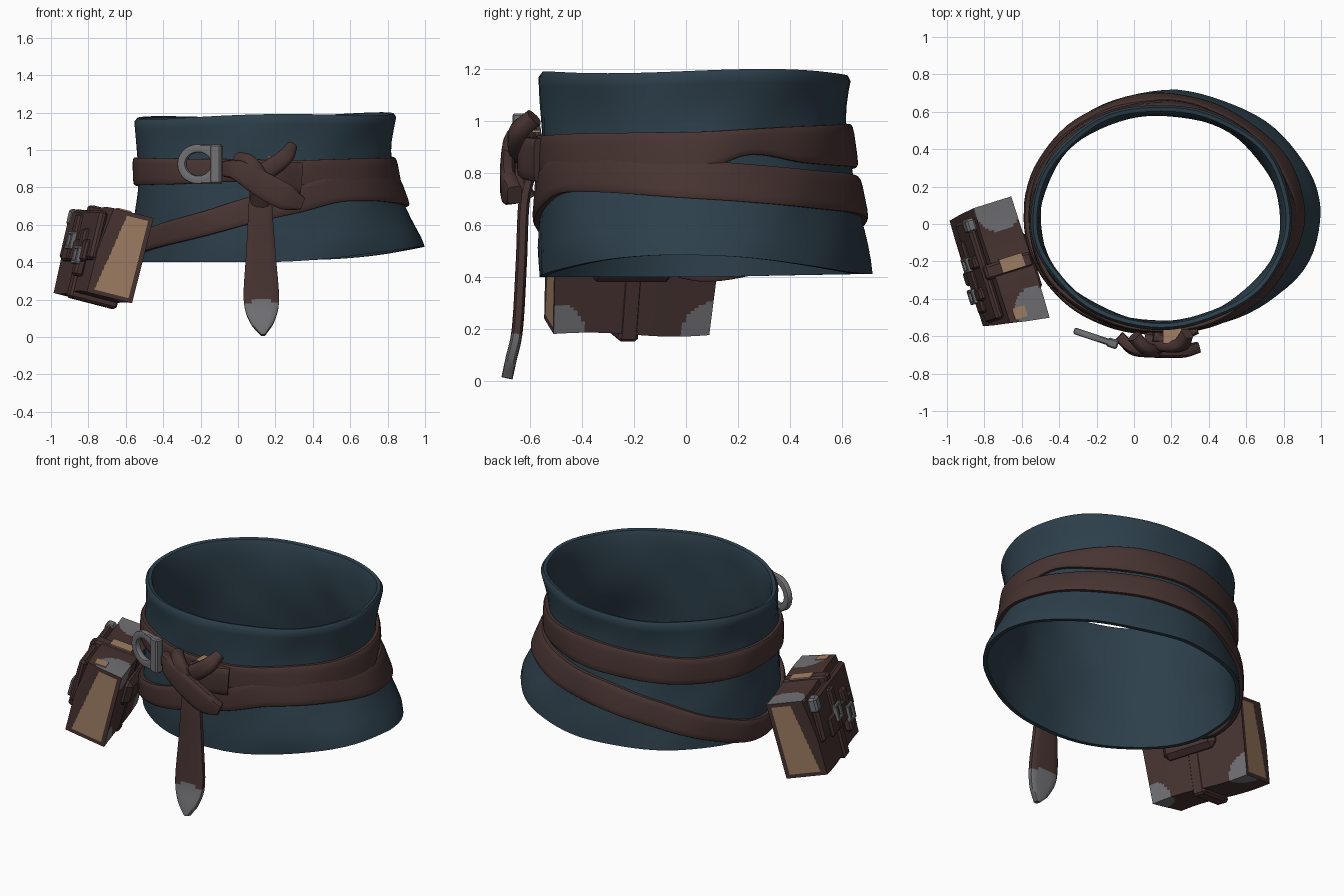
import bpy, bmesh, math
from mathutils import Vector as V, Matrix

if "Cube" in bpy.data.objects:
    bpy.data.objects.remove(bpy.data.objects["Cube"])

def material(name, rgb):
    m = bpy.data.materials.new(name)
    m.diffuse_color = (*rgb, 1)
    m.use_nodes = True
    m.node_tree.nodes["Principled BSDF"].inputs["Base Color"].default_value = m.diffuse_color
    return m

BLUE = material("blue cloth", (.026, .050, .070))
BROWN = material("brown leather", (.063, .034, .031))
TAN = material("tan leather", (.36, .215, .13))
GREY = material("grey metal", (.165, .165, .178))

def finish(name, bm, mats, angle=40, rule=None):
    bmesh.ops.recalc_face_normals(bm, faces=bm.faces[:])
    if rule:
        for f in bm.faces:
            f.material_index = rule(f.calc_center_median())
    me = bpy.data.meshes.new(name)
    bm.to_mesh(me)
    bm.free()
    for m in mats:
        me.materials.append(m)
    me.shade_smooth()
    me.set_sharp_from_angle(angle=math.radians(angle))
    ob = bpy.data.objects.new(name, me)
    bpy.context.collection.objects.link(ob)
    return ob

def skin(bm, rings, closed):
    rows = [[bm.verts.new(p) for p in r] for r in rings]
    n = len(rows[0])
    for i in range(len(rows) - (0 if closed else 1)):
        a, b = rows[i], rows[(i + 1) % len(rows)]
        for j in range(n):
            k = (j + 1) % n
            bm.faces.new((a[j], a[k], b[k], b[j]))
    if not closed:
        bm.faces.new(rows[0])
        bm.faces.new(rows[-1])

def spline(keys, t):
    """Smooth interpolation of (t, value, value...) keys."""
    t = min(max(t, keys[0][0]), keys[-1][0])
    i = max(k for k in range(len(keys) - 1) if keys[k][0] <= t)
    p = [keys[min(max(j, 0), len(keys) - 1)] for j in range(i - 1, i + 3)]
    h = p[2][0] - p[1][0]
    s = (t - p[1][0]) / h
    out = []
    for c in range(1, len(keys[0])):
        m1 = (p[2][c] - p[0][c]) / (p[2][0] - p[0][0]) * h
        m2 = (p[3][c] - p[1][c]) / (p[3][0] - p[1][0]) * h
        out.append((2*s**3 - 3*s*s + 1) * p[1][c] + (s**3 - 2*s*s + s) * m1
                   + (3*s*s - 2*s**3) * p[2][c] + (s**3 - s*s) * m2)
    return out

def ribbon(name, rows, mats=(BROWN,), closed=False, rule=None, power=.45):
    """Rows of (centre, half width vector, half thickness vector)."""
    bm = bmesh.new()
    sp = lambda v: math.copysign(abs(v) ** power, v)
    rings = []
    for c, s, t in rows:
        rings.append([c + s * sp(math.cos(a)) + t * sp(math.sin(a))
                      for a in (math.tau * (k + .5) / 12 for k in range(12))])
    skin(bm, rings, closed)
    return finish(name, bm, mats, rule=rule)

# ---- sash: height, x min, x max, y min, y max
SHAPE = [(.42, -.555, 1.0, -.56, .72), (.50, -.555, 1.0, -.565, .705),
         (.65, -.55, .92, -.56, .67), (.80, -.54, .845, -.555, .64),
         (1.0, -.54, .82, -.555, .62), (1.19, -.555, .85, -.565, .645)]

def wall(th, z, off=0):
    x0, x1, y0, y1 = spline(SHAPE, z)
    c, s = math.cos(th), math.sin(th)
    off += .004 * math.sin(5 * th + 9 * z) + .003 * math.sin(9 * th - 14 * z)
    if c * s > 0:  # lower part leans from the back right to the front left
        off -= math.copysign(.033, s) * 2 * c * s * min(1, max(0, (1 - z) / .5))
    return V(((x0 + x1) / 2 + ((x1 - x0) / 2 + off) * c,
              (y0 + y1) / 2 + ((y1 - y0) / 2 + off) * s, z))

def hem(th):
    return .40 + .085 * max(0, math.cos(th + .15)) ** 2 + .012 * max(0, math.sin(th))

def rim(th):
    return 1.183 + .012 * math.cos(th) + .008 * math.sin(3 * th)

bm = bmesh.new()
rings = []
for i in range(72):
    th = math.tau * i / 72
    a, b = hem(th), rim(th)
    prof = [(a + (b - a) * k / 14, 0) for k in range(14)]
    prof += [(b - .02, .0), (b, -.015), (b - .005, -.035)]
    prof += [(b - .03 - (b - a - .03) * k / 10, -.042 + .017 * k / 10) for k in range(11)]
    rings.append([wall(th, z, o) for z, o in prof])
skin(bm, rings, True)
finish("sash", bm, [BLUE], 50)

# ---- two wrapped belts: angle, centre height, half width
UPPER = [(-75, .87, .075), (-45, .86, .095), (0, .88, .08), (20, .92, .05),
         (45, .91, .072), (90, .905, .085), (135, .88, .08), (180, .885, .075),
         (225, .885, .07), (260, .89, .06), (285, .87, .075)]
LOWER = [(-80, .73, .07), (-55, .80, .075), (0, .775, .075), (45, .74, .075),
         (90, .705, .077), (120, .63, .075), (150, .52, .07), (180, .445, .065),
         (202, .50, .06), (238, .595, .065), (262, .68, .07), (280, .73, .07)]
for name, keys, off in (("upper_belt", UPPER, .006), ("lower_belt", LOWER, .009)):
    rows = []
    for i in range(90):
        d = keys[0][0] + 4 * i
        th = math.radians(d)
        z, w = spline(keys, d)
        lo, hi = wall(th, z - w, off), wall(th, z + w, off)
        out = V((math.cos(th), math.sin(th), 0))
        rows.append(((lo + hi) / 2, (hi - lo) / 2, out * .021))
    ribbon(name, rows, closed=True)

def strap(name, pts, thick, **kw):
    """Strap through (x, y, z, half width) points, flat side to the front."""
    keys = [(i, *p) for i, p in enumerate(pts)]
    n = (len(pts) - 1) * 8
    smp = [spline(keys, i / 8) for i in range(n + 1)]
    rows = []
    for i, p in enumerate(smp):
        d = (V(smp[min(i + 1, n)][:3]) - V(smp[max(i - 1, 0)][:3])).normalized()
        side = d.cross(V((0, -1, 0))).normalized()
        rows.append((V(p[:3]), side * p[3], side.cross(d) * thick))
    return ribbon(name, rows, **kw)

# ---- hanging belt end with a metal tip
strap("hanging_strap", [(.12, -.60, .80, .06), (.12, -.625, .68, .065), (.122, -.635, .45, .08),
      (.125, -.65, .20, .096), (.13, -.675, .08, .065), (.135, -.69, .01, .012)], .022,
      mats=(BROWN, GREY), rule=lambda c: int(c.z < .205 - .25 * abs(c.x - .125)))

# ---- knot
strap("knot_cross_strap", [(-.08, -.60, .90, .04), (0, -.67, .89, .055), (.12, -.685, .82, .07),
      (.25, -.685, .75, .07), (.34, -.66, .715, .035)], .03)
strap("knot_loop", [(.08, -.62, .84, .05), (.17, -.65, .90, .05),
      (.25, -.645, .96, .045), (.285, -.585, 1.015, .03)], .035, power=.7)
strap("knot_wrap", [(.0, -.60, .95, .04), (.06, -.67, .91, .06), (.12, -.66, .80, .06),
      (.12, -.61, .70, .055)], .035, power=.7)
strap("knot_side", [(.10, -.60, .87, .06), (.20, -.62, .86, .08), (.33, -.56, .85, .085)], .03)

def box(name, size, mw, mats=(GREY,), cuts=0, shape=None, rule=None, bevel=0):
    """Box in local axes, optionally reshaped, coloured by local rule, then placed."""
    bm = bmesh.new()
    bmesh.ops.create_cube(bm, size=1)
    bmesh.ops.scale(bm, vec=size, verts=bm.verts[:])
    if bevel:
        bmesh.ops.bevel(bm, geom=bm.edges[:], offset=bevel, segments=1, affect='EDGES')
    if cuts:
        bmesh.ops.subdivide_edges(bm, edges=bm.edges[:], cuts=cuts, use_grid_fill=True)
    if shape:
        for v in bm.verts:
            v.co = shape(v.co)
    ob = finish(name, bm, mats, 35, rule)
    ob.matrix_world = mw
    return ob

# tan lining between the loop and the belt
box("knot_lining", (.10, .08, .009), Matrix.Translation((.205, -.60, .962)), (TAN,))

# ---- buckle: curved ring, flat bar and arms on a slanted plane
slant = Matrix.Translation((-.20, -.61, .925)) @ Matrix.Rotation(-.32, 4, 'Z')
rows = []
for i in range(28):
    a = math.tau * i / 28
    r = V((math.cos(a), 0, math.sin(a)))
    rows.append((V((r.x * .095 - .01, 0, r.z * .085)), r * .023, V((0, .018, 0))))
ribbon("buckle_ring", rows, (GREY,), closed=True).matrix_world = slant
box("buckle_bar", (.06, .05, .21), slant @ Matrix.Translation((.09, 0, 0)), bevel=.008)
for s in (-1, 1):
    box("buckle_arm", (.11, .035, .04), slant @ Matrix.Translation((.04, 0, .085 * s)), bevel=.006)

# ---- pouch frame: local x = length to the front, y = outward, z = up
u = V((.30, -.954, 0))
flat = V((-.954, -.30, 0))
out = flat * .97 + V((0, 0, .24))
up = flat * -.24 + V((0, 0, .97))
frame = Matrix((u, out, up)).transposed().to_4x4()
frame.translation = (-.73, -.222, .437)
L, W, H = .318, .125, .235
# centre and radius of each metal corner
CORNERS = [(V((-L + .02, -.04, H)), .13), (V((L - .04, -.07, H)), .115),
           (V((L, -W, -H)), .12), (V((-L, -W, -H)), .13)]

def pouch_shape(p):
    k = 1 + .04 * p.z / H
    y = p.y - (.03 * max(0, p.z / H) + .01) * (p.y > 0) * p.y / W
    shear = .15 * p.y * max(0, p.x / L)
    return V((p.x * k - shear, y * (1 + .06 * math.cos(3 * p.x)), p.z + .008 * math.sin(9 * p.x)))

def pouch_rule(c):
    # end panels first, then metal corners
    x = c.x + .15 * c.y * (c.x > 0)
    if abs(x) / (1 + .04 * c.z / H) > L - .0045:
        if -.84 * W < c.y < (.38 - .32 * c.z / H) * W and abs(c.z) < .9 * H:
            return 1
        return 0
    return 2 if any((c - k).length < r for k, r in CORNERS) else 0

def put(x, y, z):
    return frame @ Matrix.Translation((x, y, z))

box("pouch", (2 * L, 2 * W, 2 * H), frame, (BROWN, TAN, GREY), 41, pouch_shape, pouch_rule)
# flap layers, straps, small buckles and tan patches
box("pouch_flap", (.56, .045, .27), put(0, W - .002, .08), (BROWN,), bevel=.015)
box("pouch_flap_corner", (.075, .054, .09), put(-.247, W - .002, .175), bevel=.012)
box("pouch_flap_lip", (.40, .03, .12), put(.02, W + .025, -.01), (BROWN,), bevel=.012)
box("pouch_band", (.08, 2 * W + .02, 2 * H + .04), put(.02, 0, -.01), (BROWN,), bevel=.012)
for x, z in ((-.05, .06), (.12, -.02)):
    box("pouch_strap", (.07, .05, .26), put(x, W + .02, z), (BROWN,), bevel=.012)
    for s in (-1, 1):
        box("pouch_buckle_side", (.018, .03, .08), put(x + .032 * s, W + .045, z - .02), bevel=.004)
        box("pouch_buckle_bar", (.08, .03, .018), put(x, W + .045, z - .02 + .04 * s), bevel=.004)
box("pouch_top_patch", (.075, .13, .009), put(.01, -.02, H + .013), (TAN,))
box("pouch_front_patch", (.06, .07, .009), put(.275, .02, H + .006), (TAN,))
# loop joining the pouch to the belt
box("pouch_loop", (.34, .08, .16), put(.03, -W - .01, .06), (BROWN,), bevel=.03)
